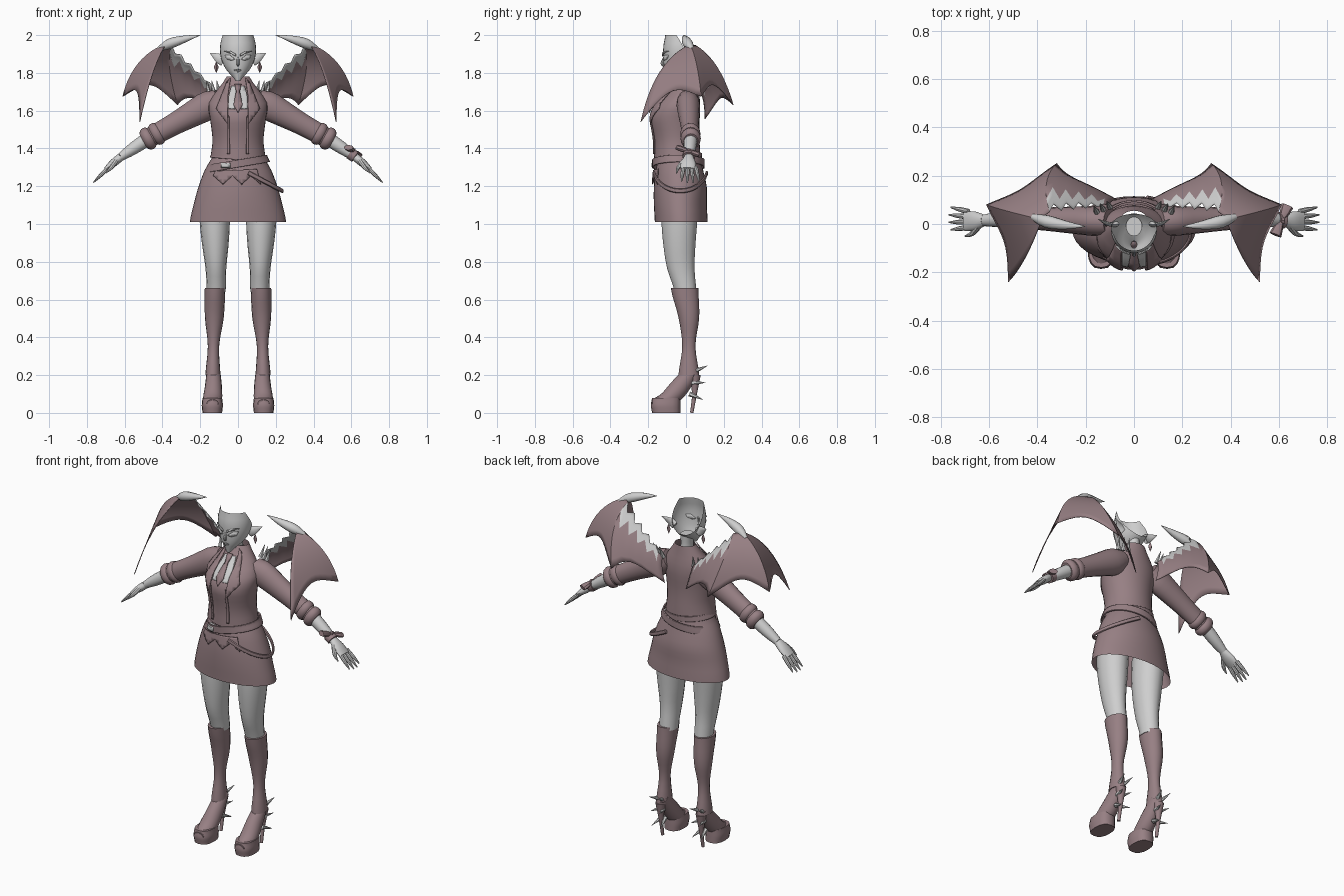
import bpy, bmesh, math
from mathutils import Vector
from mathutils.bvhtree import BVHTree

if "Cube" in bpy.data.objects:
    bpy.data.objects.remove(bpy.data.objects["Cube"])

SIDEWAYS, DEPTHWISE, UPWARD = Vector((1, 0, 0)), Vector((0, 1, 0)), Vector((0, 0, 1))
parts = []


def material(name, *rgb):
    m = bpy.data.materials.new(name)
    m.use_nodes = True
    m.diffuse_color = (*rgb, 1)
    node = next(n for n in m.node_tree.nodes if n.type == 'BSDF_PRINCIPLED')
    node.inputs["Base Color"].default_value = (*rgb, 1)
    return m


PALE = material("pale grey", .62, .62, .62)
MAUVE = material("dusty mauve", .31, .215, .23)


def finish(name, bm, mats, mirror=False, thick=0):
    """Turn a bmesh into an object, thickened or mirrored if asked."""
    bmesh.ops.recalc_face_normals(bm, faces=bm.faces)
    me = bpy.data.meshes.new(name)
    bm.to_mesh(me)
    bm.free()
    for m in mats:
        me.materials.append(m)
    ob = bpy.data.objects.new(name, me)
    bpy.context.collection.objects.link(ob)
    if thick:
        solid = ob.modifiers.new("thickness", 'SOLIDIFY')
        solid.thickness, solid.offset = thick, 0
    if mirror:
        ob.modifiers.new("mirror", 'MIRROR')
    parts.append(ob)
    return ob


def curve(values, t):
    """Smooth curve through evenly spaced values; a single number stays constant."""
    if isinstance(values, (int, float)):
        return values
    last = len(values) - 1
    i = min(int(t * last), last - 1)
    f = t * last - i
    a, b, c, d = (values[min(max(i + k, 0), last)] for k in (-1, 0, 1, 2))
    return b + (c - a + (a * 2 - b * 5 + c * 4 - d + ((b - c) * 3 + d - a) * f) * f) * f * .5


def skin(name, rings, mat, caps=True, edit=None, sides=16, square=1, **kw):
    """Join rings given as centre, width vector and depth vector."""
    bm = bmesh.new()
    loops = []
    for centre, wide, deep in rings:
        loop = []
        for k in range(sides):
            c, s = (math.copysign(abs(w) ** square, w) for w in
                    (math.cos(math.tau * k / sides), math.sin(math.tau * k / sides)))
            loop.append(bm.verts.new(centre + wide * c + deep * s))
        loops.append(loop)
    for low, high in zip(loops, loops[1:]):
        for k in range(sides):
            n = (k + 1) % sides
            bm.faces.new((low[k], low[n], high[n], high[k]))
    if caps:
        bm.faces.new(loops[0])
        bm.faces.new(loops[-1])
    if edit:
        edit(bm)
    return finish(name, bm, [mat], **kw)


def body(name, mat, bottom, top, widths, fronts, backs, x=0, tilt=0, **kw):
    """Upright part: half widths, front and back outlines at even heights."""
    steps = 12
    rings = []
    for i in range(steps + 1):
        t = i / steps
        w, f, b = (curve(v, t) for v in (widths, fronts, backs))
        centre = Vector((curve(x, t), (f + b) / 2, bottom + (top - bottom) * t))
        rings.append((centre, (SIDEWAYS + UPWARD * tilt) * w, DEPTHWISE * (b - f) / 2))
    return skin(name, rings, mat, **kw)


def limb(name, mat, path, widths, depths=None, across=DEPTHWISE, detail=3, **kw):
    """Part swept along a smooth path; depths lie along the across axis."""
    path = [Vector(p) for p in path]
    steps = detail * (len(path) - 1)
    spots = [curve(path, i / steps) for i in range(steps + 1)]
    rings = []
    for i, p in enumerate(spots):
        along = (spots[min(i + 1, steps)] - spots[max(i - 1, 0)]).normalized()
        deep = (across - along * across.dot(along)).normalized()
        w = curve(widths, i / steps)
        d = w if depths is None else curve(depths, i / steps)
        rings.append((p, deep.cross(along) * w, deep * d))
    return skin(name, rings, mat, **kw)


def spike(name, mat, base, tip, radius, **kw):
    limb(name, mat, (base, tip), (radius, .001), detail=1, sides=6, mirror=True, **kw)


def plate(name, mat, target, outline, lift=.005, mirror=False):
    """Lay a flat outline (x, z) over the front of another part."""
    src = bmesh.new()
    src.from_mesh(target.data)
    tree = BVHTree.FromBMesh(src)
    src.free()
    bm = bmesh.new()
    bm.faces.new([bm.verts.new((x, 0, z)) for x, z in outline])
    for axis in (SIDEWAYS, UPWARD):
        for k in range(-10, 100):
            bmesh.ops.bisect_plane(bm, geom=bm.verts[:] + bm.edges[:] + bm.faces[:],
                                   plane_co=axis * k * .02, plane_no=axis)
    bmesh.ops.triangulate(bm, faces=bm.faces[:])
    for v in bm.verts:
        hit = tree.ray_cast(v.co - DEPTHWISE, DEPTHWISE)[0]
        v.co.y = (hit.y if hit else 0) - lift
    return finish(name, bm, [mat], mirror, .006)


# Legs, boots and heels
body("thighs", PALE, .64, 1.14, (.05, .055, .07, .08, .08), (-.06, -.1, -.12, -.13, -.13),
     (.055, .045, .05, .06, .07), x=(.115, .125), mirror=True)
body("boot_shafts", MAUVE, .2, .66, (.04, .03, .05, .054), (-.04, -.02, -.04, -.08),
     (.07, .05, .07, .065), x=(.133, .122), mirror=True)
limb("boot_feet", MAUVE, ((.13, .04, .23), (.13, -.03, .14), (.135, -.1, .07), (.135, -.18, .05)),
     (.035, .05, .045, .02), (.035, .045, .05, .03), across=SIDEWAYS, mirror=True)
body("boot_platforms", MAUVE, 0, .08, (.052, .056, .052), (-.18, -.186, -.18), -.03,
     x=.136, square=.8, mirror=True)
limb("heels", MAUVE, ((.134, .03, 0), (.134, .045, .1), (.134, .048, .2)), (.009, .013, .03), mirror=True)
for level in range(3):
    for side in (-1, 1):
        z = .1 + level * .06
        base = Vector((.134 + side * .01, .02 + level * .012, z))
        spike("heel_spikes", PALE, base, base + Vector((side * .02, .07, level * .03 - .03)),
              .014, across=SIDEWAYS)

# Skirt with belts, flaps, buckle and hanging strap
skirt = body("skirt", MAUVE, 1.01, 1.38, (.255, .235, .21, .175, .125), (-.165, -.17, -.17, -.16, -.14),
             (.115, .11, .11, .09, .07), sides=36, caps=False)
belt = body("belt", MAUVE, 1.3, 1.34, (.165, .15), -.175, .095, tilt=.17, sides=36, caps=False, thick=.008)
body("waistband", MAUVE, 1.34, 1.37, (.145, .135), -.165, .08, tilt=-.08, sides=36, caps=False, thick=.008)
hem = [(-.13 + .05 * k, 1.255 - .045 * (k % 2)) for k in range(6)]
plate("skirt_flaps", MAUVE, skirt, hem + [(.1, 1.29), (-.12, 1.28)], .01)
plate("buckle", PALE, belt, [(-.09, 1.3), (-.04, 1.3), (-.04, 1.335), (-.09, 1.335)], .01)
strap = []
for k in range(9):
    turn = math.pi * (k / 8 - .5) * .85
    strap.append((.235 * math.cos(turn), .145 * math.sin(turn) - .03, 1.3 - .125 * math.cos(turn)))
limb("hanging_strap", MAUVE, strap, .007, .012, across=UPWARD, sides=8)

# Jacket, shirt and tie
torso = body("jacket", MAUVE, 1.36, 1.78, (.145, .135, .14, .15, .155, .11, .06),
             (-.17, -.17, -.18, -.19, -.155, -.085, -.04), (.075, .07, .075, .055), sides=36, caps=False)
plate("shirt", PALE, torso, [(.004, 1.73), (.035, 1.73), (.05, 1.67), (.05, 1.61), (.02, 1.61)], .004, True)
plate("tie", MAUVE, torso, [(-.018, 1.74), (.018, 1.74), (.01, 1.7), (.024, 1.63), (0, 1.59),
                            (-.024, 1.63), (-.01, 1.7)], .012)
plate("lapels", MAUVE, torso, [(.04, 1.77), (.06, 1.75), (.115, 1.61), (.055, 1.53), (.053, 1.68)], .01, True)
plate("jacket_edges", MAUVE, torso, [(.044, 1.37), (.058, 1.37), (.058, 1.55), (.047, 1.58)], .008, True)

# Arms with rolled cuffs
shoulder, cuff, wrist, knuckles = (Vector(p) for p in
                                   ((.1, .01, 1.66), (.48, .025, 1.45), (.62, .015, 1.355), (.7, .01, 1.29)))
limb("sleeves", MAUVE, (shoulder, cuff), (.055, .076, .068, .058, .054, .05),
     (.055, .062, .057, .05, .045, .042), detail=12, mirror=True)
for share in (.87, .99):
    middle = shoulder.lerp(cuff, share)
    reach = (cuff - shoulder).normalized() * .028
    limb("rolled_cuffs", MAUVE, (middle - reach, middle + reach), (.045, .06, .06, .045),
         (.038, .052, .052, .038), detail=8, mirror=True)
limb("forearms", PALE, (cuff, wrist), (.037, .033, .022), (.035, .033, .024), detail=6, mirror=True)
limb("palms", PALE, (wrist, wrist.lerp(knuckles, .5), knuckles), (.021, .021, .012), (.024, .04, .04), mirror=True)

# Fingers and thumbs
for k in range(4):
    spread = -.024 + k * .022
    root = knuckles + Vector((-.015, spread, .01))
    length = .085 - .008 * abs(k - 1.5)
    tip = root + Vector((length, spread * .4, -length))
    limb("fingers", PALE, (root, root.lerp(tip, .5), tip), (.011, .01, .003), sides=8, mirror=True)
limb("thumbs", PALE, ((.645, -.01, 1.335), (.67, -.04, 1.3), (.7, -.05, 1.27)), (.014, .011, .003),
     sides=8, mirror=True)

# Bow on the left wrist
bow = wrist + Vector((-.01, 0, .03))
limb("bow_band", MAUVE, (wrist.lerp(cuff, .2), wrist), .031, .034)
limb("bow_knot", MAUVE, (bow - SIDEWAYS * .013, bow + SIDEWAYS * .013), .014, sides=8)
for side in (-1, 1):
    end = bow + Vector((side * .025, side * .06, -side * .02))
    limb("bow_loop", MAUVE, (bow, bow.lerp(end, .5), end), (.008, .02, .026), (.008, .015, .014),
         across=UPWARD, sides=8)


# Neck and open-backed head
def open_back(bm):
    bmesh.ops.bisect_plane(bm, geom=bm.verts[:] + bm.edges[:] + bm.faces[:], plane_co=(0, -.05, 2),
                           plane_no=(0, .86, .5), clear_outer=True)


body("neck", PALE, 1.69, 1.83, (.045, .032, .034), -.05, (.045, .03, .03))
head = body("head", PALE, 1.757, 2, (.012, .063, .09, .095, .086), (-.1, -.115, -.12, -.12, -.11),
            (-.07, .02, .065, .075, .07), sides=28, caps=False, edit=open_back)
limb("nose", PALE, ((0, -.114, 1.885), (0, -.126, 1.85), (0, -.117, 1.838)), (.005, .009, .005), sides=8)
plate("eyes", PALE, head, [(.016, 1.872), (.035, 1.865), (.06, 1.875), (.068, 1.895), (.045, 1.895)], .003, True)
plate("brows", PALE, head, [(.012, 1.888), (.04, 1.903), (.074, 1.915), (.04, 1.915), (.012, 1.9)], .006, True)
plate("lips", PALE, head, [(-.02, 1.815), (0, 1.82), (.02, 1.815), (0, 1.805)], .004)
limb("ears", PALE, ((.075, 0, 1.86), (.105, 0, 1.88), (.148, .02, 1.905)), (.026, .024, .001),
     (.012, .009, .001), sides=8, mirror=True)
drop = Vector((.115, 0, 1.83))
limb("earrings", MAUVE, (drop + UPWARD * .03, drop, drop - UPWARD * .03), (.001, .013, .001),
     detail=1, sides=4, mirror=True)

# Shoulder spikes
for k in range(3):
    base = Vector((.1 + k * .027, .07 - k * .01, 1.69))
    spike("shoulder_spikes", PALE, base, base + Vector((.012, .025, .07)), .013)

# Wings: curved ribs (start, middle, tip) with scalloped skin between them
ribs = [[Vector(p) for p in rib] for rib in (
    ((.38, .02, 1.95), (.45, -.17, 1.86), (.52, -.24, 1.54)),
    ((.39, .02, 1.95), (.56, .06, 1.88), (.61, .08, 1.675)),
    ((.35, .05, 1.945), (.39, .18, 1.87), (.32, .25, 1.63)),
    ((.1, .075, 1.7), (.1, .1, 1.66), (.07, .1, 1.555)))]
bm = bmesh.new()
steps = 10
for gap, (first, second) in enumerate(zip(ribs, ribs[1:])):
    inner = gap == 2
    grid = []
    for i in range(steps + 1):
        a, b, c = (p.lerp(q, i / steps) for p, q in zip(first, second))
        bulge = math.sin(math.pi * i / steps)
        b += DEPTHWISE * .04 * bulge * inner
        odd = i % 2
        row = []
        for j in range(steps + 1):
            t = j / steps
            if inner and j == 3:
                t += .08 if odd else -.08
            ragged = .12 * odd * inner
            t = ragged * (1 - t) + (1 - .2 * bulge) * t
            row.append(bm.verts.new(a.lerp(b, t).lerp(b.lerp(c, t), t)))
        grid.append(row)
    for i in range(steps):
        for j in range(steps):
            f = bm.faces.new((grid[i][j], grid[i + 1][j], grid[i + 1][j + 1], grid[i][j + 1]))
            f.material_index = int(inner and j < 3 and i < steps - 1)
bmesh.ops.remove_doubles(bm, verts=bm.verts[:], dist=.0005)
finish("wings", bm, [MAUVE, PALE], mirror=True, thick=.004)
limb("wing_claws", PALE, ((.42, .03, 1.925), (.36, .01, 1.955), (.28, -.005, 1.98), (.2, -.01, 2)),
     (.012, .027, .018, .001), sides=10, mirror=True)

# Soft shading with sharp creases kept
bpy.ops.object.select_all(action='DESELECT')
for ob in parts:
    ob.select_set(True)
bpy.context.view_layer.objects.active = parts[0]
bpy.ops.object.shade_smooth_by_angle(angle=math.radians(40))
